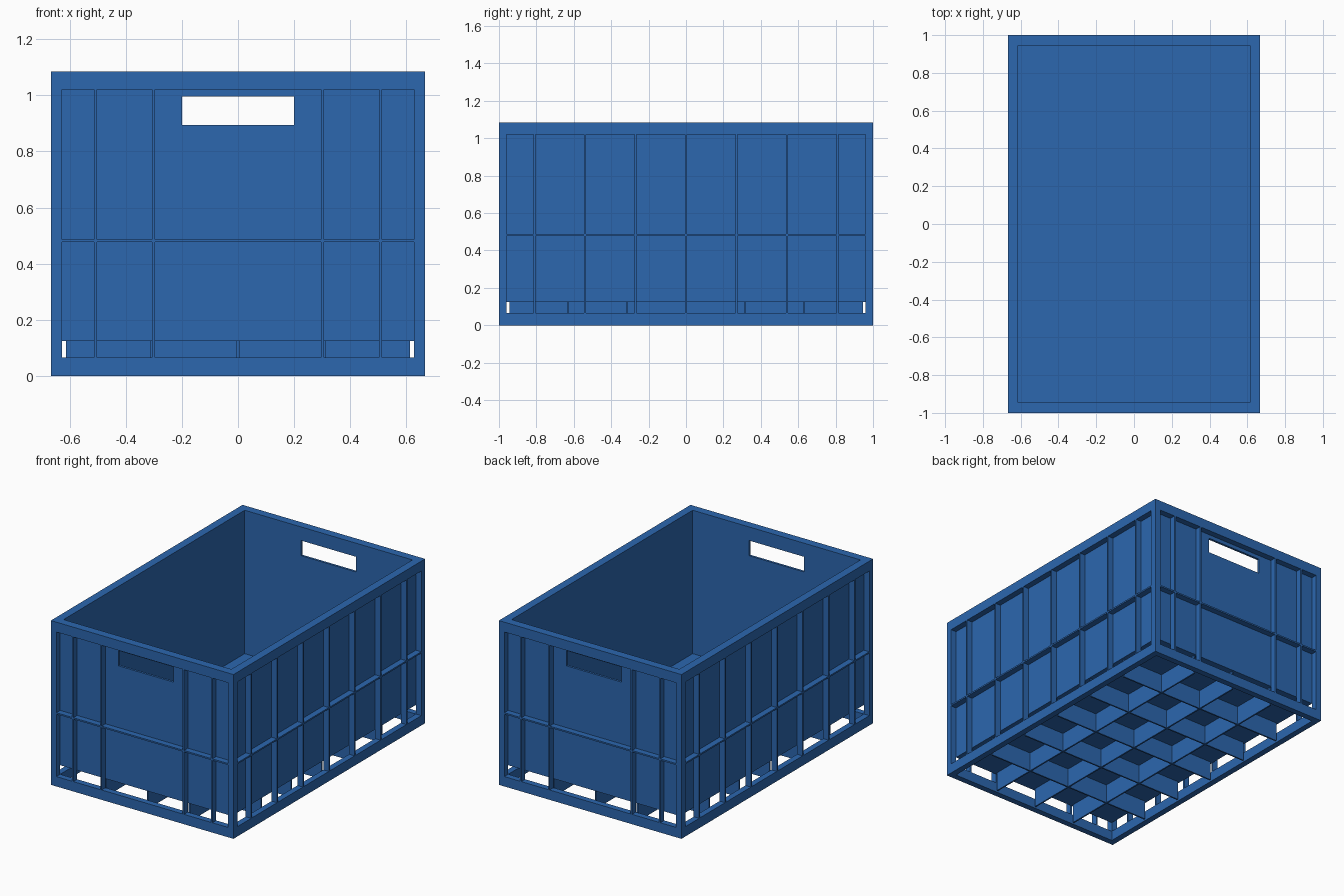
import bpy
import bmesh

default = bpy.data.objects.get("Cube")
if default:
    bpy.data.objects.remove(default, do_unlink=True)

# Overall sizes: outer half extents, shell outside, shell inside
OX, OY, TOP = 0.667, 1.0, 1.085
SX, SY = 0.627, 0.96
IX, IY = 0.613, 0.945
FRAME_H, RIM_Z = 0.065, 1.02
FLOOR_Z, FLOOR_T = 0.125, 0.013
RIB = 0.01

blue = bpy.data.materials.new("crate blue")
blue.use_nodes = True
colour = (0.025, 0.135, 0.43, 1.0)
blue.diffuse_color = colour
blue.node_tree.nodes["Principled BSDF"].inputs["Base Color"].default_value = colour


def boxes(name, spans):
    """One object made of boxes, each given as (x0, x1, y0, y1, z0, z1)."""
    bm = bmesh.new()
    for x0, x1, y0, y1, z0, z1 in spans:
        made = bmesh.ops.create_cube(bm, size=1)
        for v in made["verts"]:
            v.co.x = x1 if v.co.x > 0 else x0
            v.co.y = y1 if v.co.y > 0 else y0
            v.co.z = z1 if v.co.z > 0 else z0
    mesh = bpy.data.meshes.new(name)
    bm.to_mesh(mesh)
    bm.free()
    mesh.materials.append(blue)
    obj = bpy.data.objects.new(name, mesh)
    bpy.context.collection.objects.link(obj)
    return obj


def ring(name, outer, inner, z0, z1):
    """Rectangular ring with a rectangular opening."""
    bm = bmesh.new()
    signs = [(-1, -1), (1, -1), (1, 1), (-1, 1)]
    loops = [[bm.verts.new((sx * hx, sy * hy, z)) for sx, sy in signs]
             for (hx, hy), z in ((outer, z0), (outer, z1), (inner, z1), (inner, z0))]
    for k in range(4):
        a, b = loops[k], loops[(k + 1) % 4]
        for i in range(4):
            j = (i + 1) % 4
            bm.faces.new((a[i], a[j], b[j], b[i]))
    bmesh.ops.recalc_face_normals(bm, faces=bm.faces)
    mesh = bpy.data.meshes.new(name)
    bm.to_mesh(mesh)
    bm.free()
    mesh.materials.append(blue)
    obj = bpy.data.objects.new(name, mesh)
    bpy.context.collection.objects.link(obj)
    return obj


def cut(target, cutter):
    mod = target.modifiers.new(cutter.name, "BOOLEAN")
    mod.operation = "DIFFERENCE"
    mod.solver = "EXACT"
    mod.object = cutter
    cutter.hide_render = True
    cutter.display_type = "WIRE"
    cutter.hide_set(True)


# Thin tub with a floor and a hand hole in each end
tub = boxes("tub", [(-SX, SX, -SY, SY, FLOOR_Z, RIM_Z)])
cut(tub, boxes("cavity_cutter", [(-IX, IX, -IY, IY, FLOOR_Z + FLOOR_T, 1.2)]))
cut(tub, boxes("hand_hole_cutter", [(-0.2, 0.2, -1.2, 1.2, 0.895, 0.995)]))

# Top rim and bottom frame
ring("top_rim", (OX, OY), (IX, IY), RIM_Z, TOP)
ring("bottom_frame", (OX, OY), (SX, SY), 0, FRAME_H)

# Corner posts
boxes("corner_posts", [(min(sx * SX, sx * OX), max(sx * SX, sx * OX),
                        min(sy * SY, sy * OY), max(sy * SY, sy * OY), FRAME_H, RIM_Z)
                       for sx in (-1, 1) for sy in (-1, 1)])

# Outside ribs on the ends and the long sides
h = RIB / 2
MID = 0.482
end_ribs = [-0.508, -0.301, 0.301, 0.508]
side_ribs = [0.27 * i for i in range(-3, 4)]
for label, y0, y1 in (("front", -OY, -SY), ("back", SY, OY)):
    boxes(label + "_ribs", [(x - h, x + h, y0, y1, FRAME_H, RIM_Z) for x in end_ribs])
    boxes(label + "_belt", [(-SX, SX, y0, y1, MID - h, MID + h)])
for label, x0, x1 in (("right", -OX, -SX), ("left", SX, OX)):
    boxes(label + "_ribs", [(x0, x1, y - h, y + h, FRAME_H, RIM_Z) for y in side_ribs])
    boxes(label + "_belt", [(x0, x1, -SY, SY, MID - h, MID + h)])

# Stiffening grid under the floor
boxes("floor_ribs_lengthwise", [(x - h, x + h, -IY, IY, 0, FLOOR_Z)
                                for x in (-IX / 2, 0, IX / 2)])
boxes("floor_ribs_crosswise", [(-IX, IX, y - h, y + h, 0, FLOOR_Z)
                               for y in (IY / 3 * i for i in range(-2, 3))])
